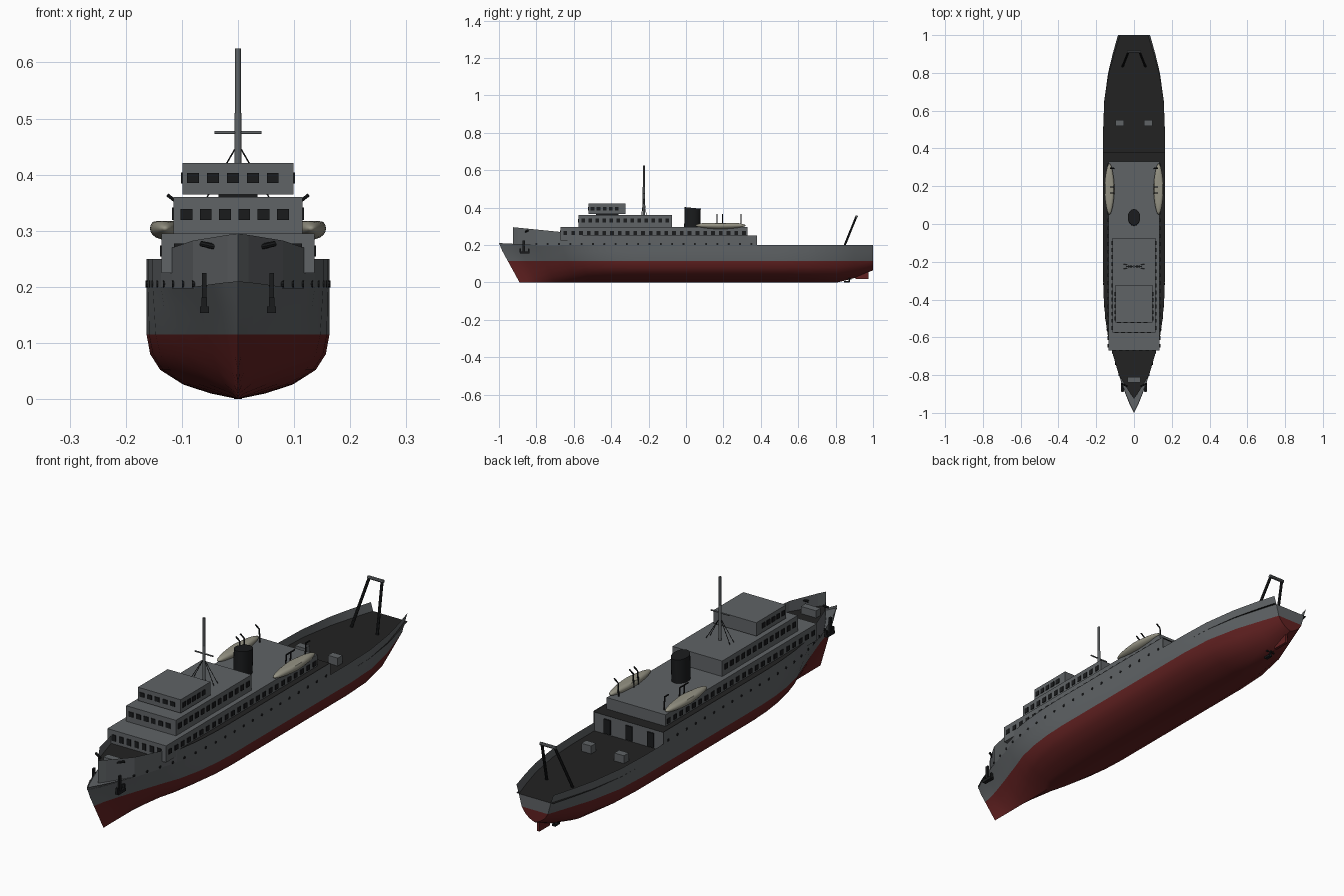
import bpy, bmesh
from math import copysign
from mathutils import Vector, Matrix

if "Cube" in bpy.data.objects:
    bpy.data.objects.remove(bpy.data.objects["Cube"])


def material(name, rgb):
    m = bpy.data.materials.new(name)
    m.use_nodes = True
    m.diffuse_color = (*rgb, 1)
    m.node_tree.nodes["Principled BSDF"].inputs["Base Color"].default_value = (*rgb, 1)
    return m


GREY = material("ship grey", (0.115, 0.125, 0.132))
RED = material("hull red", (0.12, 0.015, 0.015))
DECK = material("deck black", (0.016, 0.016, 0.016))
BLACK = material("fitting black", (0.01, 0.011, 0.012))
CREAM = material("boat cream", (0.3, 0.29, 0.23))


def finish(name, bm, *mats, smooth=False):
    bmesh.ops.remove_doubles(bm, verts=bm.verts, dist=1e-5)
    bmesh.ops.recalc_face_normals(bm, faces=bm.faces)
    mesh = bpy.data.meshes.new(name)
    bm.to_mesh(mesh)
    bm.free()
    for m in mats:
        mesh.materials.append(m)
    ob = bpy.data.objects.new(name, mesh)
    bpy.context.collection.objects.link(ob)
    if smooth:
        bpy.ops.object.select_all(action='DESELECT')
        ob.select_set(True)
        bpy.context.view_layer.objects.active = ob
        bpy.ops.object.shade_smooth_by_angle(angle=0.6)
    return ob


def boxes(name, mat, items):
    """Boxes given as (centre, size)."""
    bm = bmesh.new()
    for c, s in items:
        bmesh.ops.create_cube(bm, size=1, matrix=Matrix.Translation(c) @ Matrix.Diagonal((*s, 1)))
    return finish(name, bm, mat)


def rods(name, mat, items, sides=8):
    """Round bars given as (start, end, radius)."""
    bm = bmesh.new()
    for a, b, r in items:
        a, b = Vector(a), Vector(b)
        turn = (b - a).to_track_quat('Z', 'Y').to_matrix().to_4x4()
        bmesh.ops.create_cone(bm, cap_ends=True, segments=sides, radius1=r, radius2=r,
                              depth=(b - a).length, matrix=Matrix.Translation((a + b) / 2) @ turn)
    return finish(name, bm, mat, smooth=True)


# Half breadth of the deck line along the length
PLAN = [(-1, 0), (-.95, .025), (-.9, .045), (-.8, .08), (-.67, .118), (-.6, .137), (-.5, .152),
        (-.4, .16), (-.3, .163), (0, .163), (.38, .163), (.5, .163), (.65, .158), (.8, .137),
        (.9, .113), (1, .085)]
BEAM = 0.163


def lerp_table(table, v):
    for (a, p), (b, q) in zip(table, table[1:]):
        if v <= b:
            return p + (q - p) * max(0, v - a) / (b - a)
    return table[-1][1]


def breadth(y):
    return lerp_table(PLAN, y)


def stations(a, b):
    return [a] + [y for y, _ in PLAN if a < y < b] + [b]


# Hull: sections lofted from the raked stem to the counter stern
SECTION = [(0, 0), (.3, .01), (.6, .026), (.85, .052), (.96, .08), (1, .115), (1, .165), (1, .2)]
bm = bmesh.new()
rings = []
for y in stations(-1, 1):
    lift = lerp_table([(.8, 0), (.87, .012), (1, .065)], y)
    ring = []
    for frac, z in SECTION:
        stem = -0.89 - 0.55 * z
        yy = stem + (1 - stem) * (y + 1) / 2
        fine = 1 + 1.2 * (1 - z / 0.2)
        x = frac * BEAM * (breadth(y) / BEAM) ** fine
        zz = lift + z * (1 - lift / 0.115) if z < 0.115 else z
        if z == 0.2:
            zz += 0.05 * max(0, -y - 0.8)
        ring.append((x, yy, zz))
    rings.append(ring)
for side in (1, -1):
    grid = [[bm.verts.new((x * side, y, z)) for x, y, z in r] for r in rings]
    for r, s in zip(grid, grid[1:]):
        for k in range(len(r) - 1):
            bm.faces.new((r[k], s[k], s[k + 1], r[k + 1])).material_index = 0 if k >= 5 else 1
    # Transom, left open above the working deck
    end = grid[-1]
    for k in range(len(end) - 2):
        x0, x1 = [bm.verts.new((0, 1, end[j].co.z)) for j in (k, k + 1)]
        bm.faces.new((end[k], end[k + 1], x1, x0)).material_index = 0 if k >= 5 else 1
bmesh.ops.dissolve_degenerate(bm, dist=1e-5, edges=bm.edges)
finish("hull", bm, GREY, RED, smooth=True)


def bow_plan(y):
    return breadth(y) if y > -0.83 else breadth(-0.83) * (y + 0.925) / 0.095


def side_plating(name, a, b, low, high, plan=breadth):
    bm = bmesh.new()
    ys = stations(a, b)
    for s in (1, -1):
        for p, q in zip(ys, ys[1:]):
            bm.faces.new([bm.verts.new((s * plan(y), y, h(y)))
                          for y, h in ((p, low), (q, low), (q, high), (p, high))])
    finish(name, bm, GREY)


def deck(name, a, b, z, mat, plan=breadth):
    bm = bmesh.new()
    ys = stations(a, b)
    for p, q in zip(ys, ys[1:]):
        bm.faces.new([bm.verts.new((x, y, z)) for x, y in
                      ((-plan(p), p), (plan(p), p), (plan(q), q), (-plan(q), q))
                      if not (plan(y) < 1e-6 and x < 0)])
    finish(name, bm, mat)


side_plating("upper_strake", -.67, .38, lambda y: .2, lambda y: .25)
side_plating("bow_bulwark", -.925, -.67, lambda y: .197,
             lambda y: .295 - .1 * (y + .925), bow_plan)
deck("stem_deck", -1, -.8, .2, GREY)
deck("forecastle_deck", -.925, -.66, .238, DECK, bow_plan)
deck("promenade_deck", -.67, .38, .247, DECK)
deck("working_deck", .36, 1, .165, DECK)
boxes("aft_bulkhead", GREY, [((0, .365, .206), (.322, .02, .08))])
boxes("aft_doors", BLACK, [((x, .377, .2), (.03, .006, .06)) for x in (-.1, 0, .1)])

# Stacked deckhouses
boxes("main_deckhouse", GREY, [((0, -.17, .26), (.272, 1, .07))])
boxes("upper_deckhouse", GREY, [((0, -.325, .3275), (.23, .5, .065))])
boxes("bridge_support", BLACK, [((0, -.42, .362), (.07, .12, .012))])
boxes("wheelhouse", GREY, [((0, -.422, .393), (.198, .197, .056))])


def side_windows(name, half, first, last, count, z, w, h):
    step = (last - first) / (count - 1)
    boxes(name, BLACK, [((s * half, first + step * i, z), (.006, w, h))
                        for s in (1, -1) for i in range(count)])


def front_windows(name, y, first, last, count, z, w, h):
    step = (last - first) / (count - 1)
    boxes(name, BLACK, [((first + step * i, y, z), (w, .006, h)) for i in range(count)])


side_windows("main_side_windows", .136, -.645, .31, 24, .264, .02, .02)
side_windows("upper_side_windows", .115, -.55, -.1, 13, .33, .02, .022)
side_windows("wheelhouse_side_windows", .099, -.5, -.37, 5, .394, .02, .02)
front_windows("main_front_windows", -.67, -.105, .105, 7, .264, .018, .026)
front_windows("upper_front_windows", -.575, -.092, .08, 6, .329, .021, .02)
front_windows("wheelhouse_front_windows", -.5205, -.08, .062, 5, .394, .021, .018)

# Portholes follow the hull side
ports = [-.8 + .0605 * i for i in range(20)]
rods("portholes", BLACK, [((s * (breadth(y) - .005), y, .205), (s * (breadth(y) + .002), y, .205), .006)
                          for s in (1, -1) for y in ports])

# Funnel, oval and slightly raked
bm = bmesh.new()
bmesh.ops.create_cone(bm, cap_ends=True, segments=24, radius1=1, radius2=1, depth=1,
                      matrix=Matrix.Translation((0, .033, .345)) @ Matrix.Diagonal((.033, .043, .106, 1)))
for v in bm.verts:
    if v.co.z > .345:
        v.co.z -= .1 * (v.co.y - .033)
        v.co.y += .003
finish("funnel", bm, BLACK, smooth=True)

# Mast with yard and stays
rods("mast", GREY, [((0, -.225, .29), (0, -.225, .51), .0065),
                    ((0, -.225, .5), (0, -.225, .625), .005),
                    ((-.042, -.225, .475), (.042, -.225, .475), .003)], 12)
rods("mast_stays", BLACK, [((0, -.225, .455), (s * .055, -.225 + t, .36), .0013)
                           for s in (1, -1) for t in (-.013, .013)], 6)

# Lifeboats and davits
for side, word in ((1, "left"), (-1, "right")):
    bm = bmesh.new()
    bmesh.ops.create_uvsphere(bm, u_segments=20, v_segments=14, radius=1,
                              matrix=Matrix.Rotation(1.5708, 4, 'X'))
    for v in bm.verts:
        x, y, z = v.co
        y = copysign(abs(y) ** 1.4, y)
        v.co = (side * .13 + .027 * x, .185 + .135 * y, .304 + .02 * min(z, .65))
    finish(word + "_lifeboat", bm, CREAM, smooth=True)
    rods(word + "_davits", BLACK,
         [bar for y in (.165, .195, .295) for bar in (
             ((side * .105, y, .29), (side * .108, y, .35), .003),
             ((side * .108, y, .35), (side * .126, y, .364), .003))])

# Stern gantry, hatches and windlass
rods("stern_gantry", BLACK, [((s * .06, .835, .165), (s * .03, .91, .35), .006) for s in (1, -1)])
rods("gantry_crossbar", GREY, [((-.036, .912, .352), (.036, .912, .352), .007)])
boxes("deck_hatches", GREY, [((s * .076, .535, .181), (.045, .032, .034)) for s in (1, -1)])
boxes("windlass", GREY, [((0, -.825, .253), (.07, .03, .03))])
rods("bow_fairleads", BLACK, [((s * .035, -.86, .27), (s * .066, -.845, .277), .005) for s in (1, -1)])

# Anchors on the bow
for side, word in ((1, "left"), (-1, "right")):
    boxes(word + "_anchor", BLACK, [((side * .06, -.868, .19), (.008, .014, .07)),
                                    ((side * .06, -.863, .159), (.016, .05, .012)),
                                    ((side * .06, -.885, .17), (.01, .008, .022)),
                                    ((side * .06, -.841, .17), (.01, .008, .022))])

# Rudder and propeller
boxes("rudder", RED, [((0, .942, .044), (.012, .07, .05))])
rods("propeller", BLACK, [((0, .84, .022), (0, .885, .022), .007),
                          ((-.02, .872, .022), (.02, .872, .022), .004),
                          ((0, .872, .003), (0, .872, .042), .004)])
boxes("keel_shoe", BLACK, [((0, .86, .004), (.014, .03, .008))])
